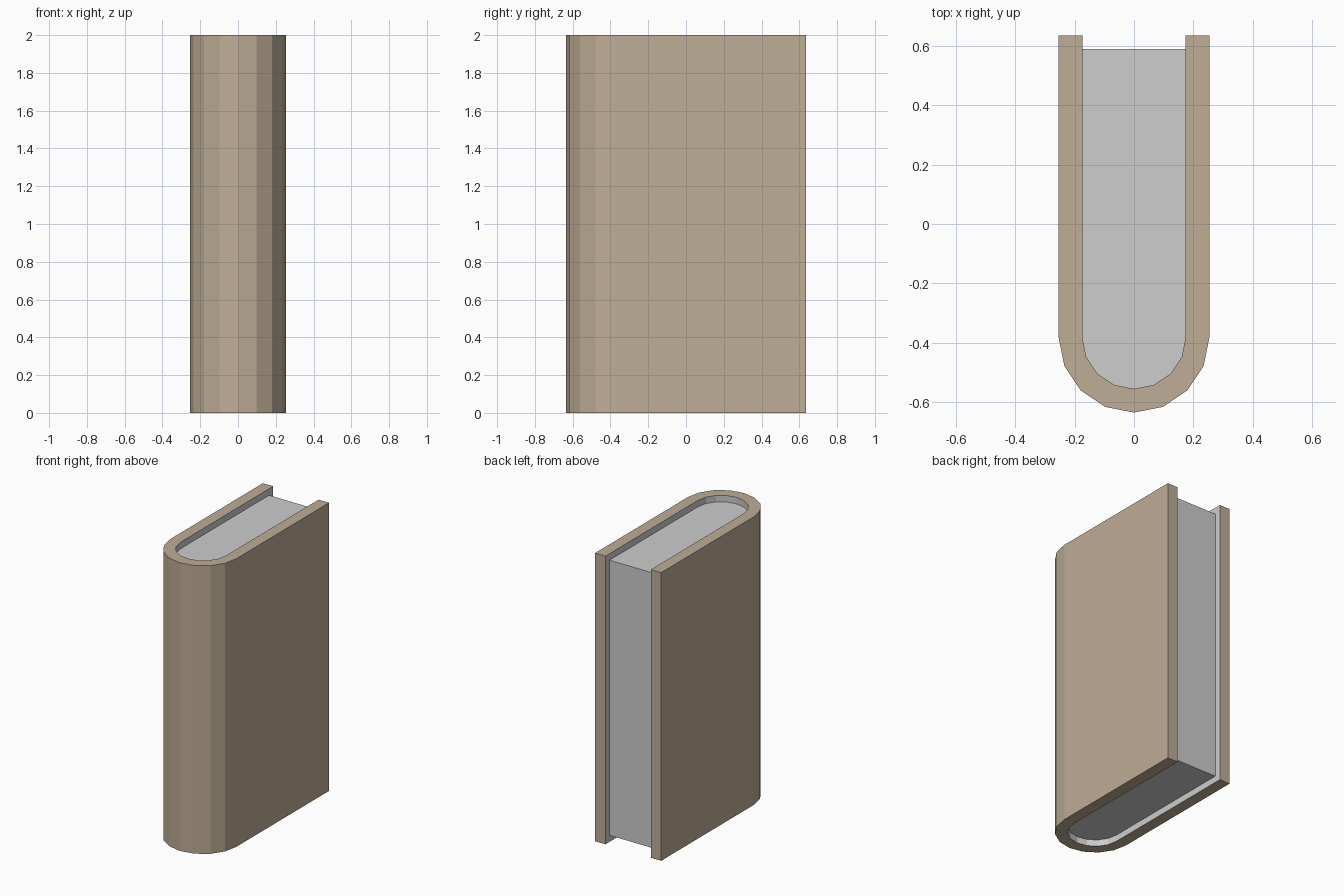
import bpy, bmesh, math

if "Cube" in bpy.data.objects:
    bpy.data.objects.remove(bpy.data.objects["Cube"])

R_OUT, R_IN = 0.254, 0.174      # outer and inner spine radius
Y_C = -0.381                    # centre of the rounded spine
Y_COVER, Y_PAGES = 0.635, 0.59  # back ends of cover and pages
H, INSET = 2.0, 0.045           # cover height, page recess
SEG = 8                         # facets of the spine


def material(name, rgb):
    m = bpy.data.materials.new(name)
    m.diffuse_color = (*rgb, 1)
    m.use_nodes = True
    m.node_tree.nodes["Principled BSDF"].inputs["Base Color"].default_value = m.diffuse_color
    return m


TAN = material("tan cover", (0.515, 0.418, 0.30))
GREY = material("grey paper", (0.61, 0.61, 0.61))


def u_path(r, y_end):
    """U-shaped path: straight side, faceted half circle, straight side."""
    arc = [(r * math.cos(math.pi * i / SEG), Y_C - r * math.sin(math.pi * i / SEG))
           for i in range(SEG + 1)]
    return [(r, y_end)] + arc + [(-r, y_end)]


def finish(bm, name, mats):
    bmesh.ops.recalc_face_normals(bm, faces=bm.faces)
    me = bpy.data.meshes.new(name)
    bm.to_mesh(me)
    bm.free()
    for m in mats:
        me.materials.append(m)
    ob = bpy.data.objects.new(name, me)
    bpy.context.collection.objects.link(ob)


# Cover: U-shaped shell, tan outside and on the edges, grey lining inside
bm = bmesh.new()
rings = [[bm.verts.new((x, y, z)) for x, y in u_path(r, Y_COVER)]
         for r, z in ((R_OUT, 0), (R_OUT, H), (R_IN, H), (R_IN, 0))]
for k in range(4):
    a, b = rings[k], rings[(k + 1) % 4]
    for i in range(len(a) - 1):
        f = bm.faces.new((a[i], a[i + 1], b[i + 1], b[i]))
        f.material_index = 1 if k == 2 else 0
for i in (0, -1):
    bm.faces.new([r[i] for r in rings])
finish(bm, "cover", [TAN, GREY])

# Pages: solid block filling the cover, recessed at top, bottom and back
bm = bmesh.new()
low, top = ([bm.verts.new((x, y, z)) for x, y in u_path(R_IN, Y_PAGES)]
            for z in (INSET, H - INSET))
bm.faces.new(low)
bm.faces.new(top)
for i in range(len(low)):
    j = (i + 1) % len(low)
    bm.faces.new((low[i], low[j], top[j], top[i]))
finish(bm, "pages", [GREY])
